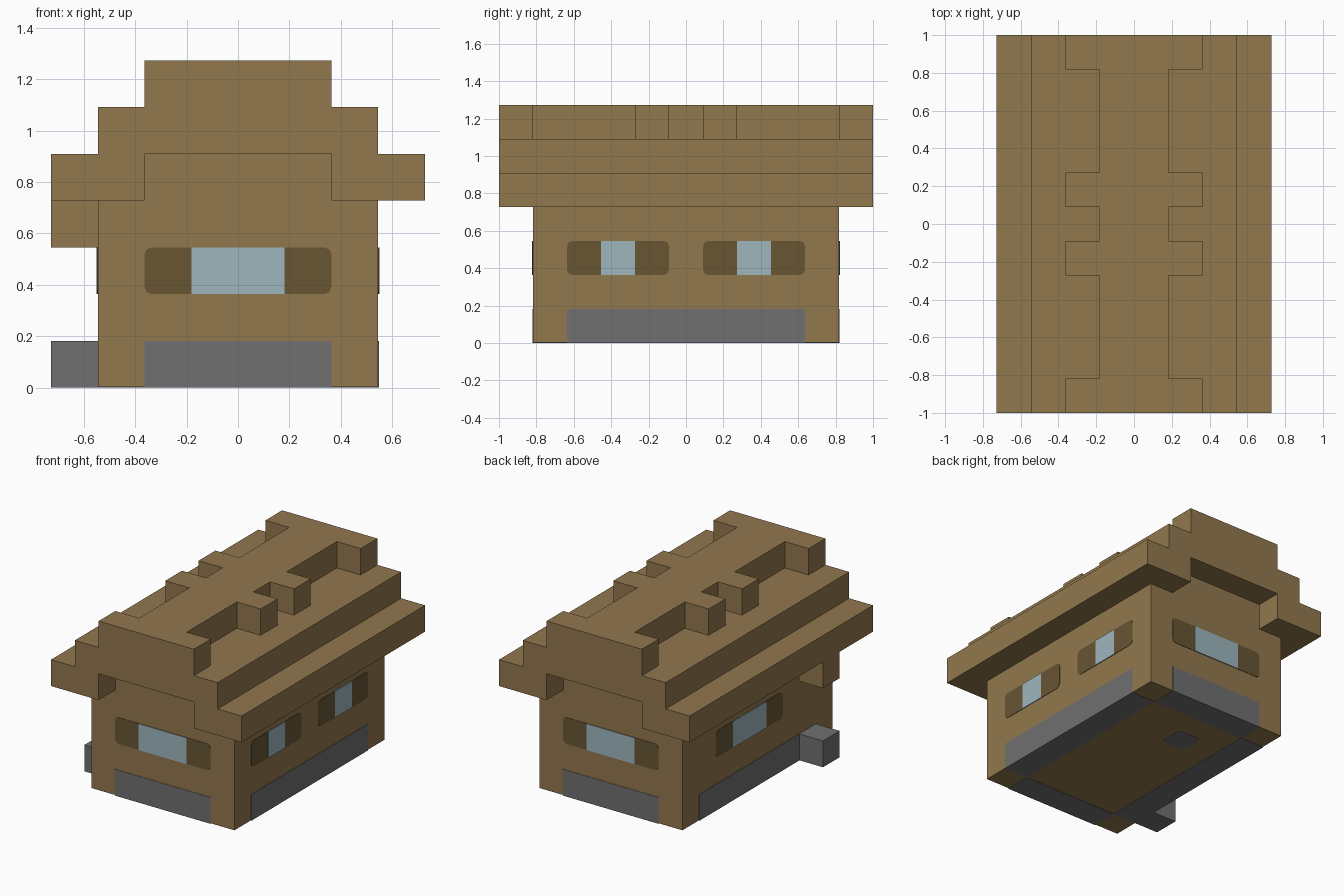
import bpy
import bmesh
from mathutils import Vector

U = 2 / 11      # one building block
T = 0.015       # plate thickness, in blocks

cube = bpy.data.objects.get("Cube")
if cube:
    bpy.data.objects.remove(cube, do_unlink=True)


def material(name, rgb):
    m = bpy.data.materials.new(name)
    m.use_nodes = True
    colour = (*rgb, 1)
    m.diffuse_color = colour
    bsdf = next(n for n in m.node_tree.nodes if n.type == 'BSDF_PRINCIPLED')
    bsdf.inputs["Base Color"].default_value = colour
    bsdf.inputs["Roughness"].default_value = 0.9
    return m


wood = material("wood_brown", (0.287, 0.188, 0.076))
dark = material("shutter_brown", (0.138, 0.093, 0.034))
glass = material("window_blue", (0.337, 0.468, 0.509))
stone = material("stone_grey", (0.162, 0.162, 0.162))


def finish(name, bm, mat):
    bmesh.ops.recalc_face_normals(bm, faces=bm.faces)
    bmesh.ops.scale(bm, vec=(U, U, U), verts=bm.verts)
    mesh = bpy.data.meshes.new(name)
    bm.to_mesh(mesh)
    bm.free()
    mesh.materials.append(mat)
    bpy.context.collection.objects.link(bpy.data.objects.new(name, mesh))


def box(name, x, y, z, mat, round_axis=None, radius=0.15):
    """Box from (min, max) ranges in blocks; edges along round_axis get rounded."""
    bm = bmesh.new()
    bmesh.ops.create_cube(bm, size=1)
    for v in bm.verts:
        v.co = Vector([(r[0] + r[1]) / 2 + c * (r[1] - r[0]) for r, c in zip((x, y, z), v.co)])
    if round_axis is not None:
        edges = [e for e in bm.edges
                 if abs(e.verts[0].co[round_axis] - e.verts[1].co[round_axis]) > 1e-4]
        bmesh.ops.bevel(bm, geom=edges, offset=radius, segments=2, profile=0.5, affect='EDGES')
    finish(name, bm, mat)


def extrude(name, points, vector, mat):
    bm = bmesh.new()
    face = bm.faces.new([bm.verts.new(p) for p in points])
    result = bmesh.ops.extrude_face_region(bm, geom=[face], use_keep_orig=True)
    moved = [g for g in result["geom"] if isinstance(g, bmesh.types.BMVert)]
    bmesh.ops.translate(bm, vec=vector, verts=moved)
    finish(name, bm, mat)


def wall_plate(name, axis, sign, span, z, mat, depth=T, rounded=False):
    """Thin plate on the outer wall facing sign along axis (0 = x, 1 = y)."""
    wall = (3, 4.5)[axis]
    normal = tuple(sorted((sign * wall, sign * (wall + depth))))
    x, y = (normal, span) if axis == 0 else (span, normal)
    box(name, x, y, z, mat, axis if rounded else None)


def window(name, axis, sign, span, pane):
    wall_plate(name + "_shutters", axis, sign, span, (2, 3), dark, rounded=True)
    wall_plate(name + "_glass", axis, sign, pane, (2, 3), glass, depth=2 * T)


# House body, reaching up inside the roof
box("house_walls", (-3, 3), (-4.5, 4.5), (T, 5), wood)

# Stepped roof with recessed gable ends
half = [(2, 5), (2, 4), (4, 4), (4, 5), (3, 5), (3, 6)]
profile = half + [(-x, z) for x, z in reversed(half)]
extrude("stepped_roof", [(x, -5.5, z) for x, z in profile], (0, 11, 0), wood)

# Ridge with notches along both sides
side = []
for start, end, width in ((-5.5, -4.5, 2), (-4.5, -1.5, 1), (-1.5, -0.5, 2), (-0.5, 0.5, 1),
                          (0.5, 1.5, 2), (1.5, 4.5, 1), (4.5, 5.5, 2)):
    side += [(width, start, 6), (width, end, 6)]
extrude("notched_ridge", side + [(-x, y, z) for x, y, z in reversed(side)], (0, 0, 1), wood)

# Windows and stone footings on the end walls
for label, sign in (("front", -1), ("back", 1)):
    window(label + "_window", 1, sign, (-2, 2), (-1, 1))
    wall_plate(label + "_footing", 1, sign, (-2, 2), (0, 1), stone)

# Windows and footings on the long walls
for label, sign in (("left", 1), ("right", -1)):
    wall_plate(label + "_footing", 0, sign, (-3.5, 3.5), (0, 1), stone)
window("left_front_window", 0, 1, (-3.5, -0.5), (-2.5, -1.5))
window("left_back_window", 0, 1, (0.5, 3.5), (1.5, 2.5))
window("right_window", 0, -1, (-1.5, 2.5), (-0.5, 1.5))

# Entrance step and small canopy on the right wall
box("entrance_step", (-4, -3), (-3.5, -2.5), (0, 1), stone)
box("entrance_canopy", (-4, -3), (-3.5, -2.5), (3, 4), wood)

# Underside: stone border strips and one hearth stone
for label, s in (("left", 1), ("right", -1)):
    box(label + "_base_strip", sorted((2 * s, 3 * s)), (-3.5, 3.5), (0, T), stone)
for label, s in (("front", -1), ("back", 1)):
    box(label + "_base_strip", (-2, 2), sorted((3.5 * s, 4.5 * s)), (0, T), stone)
box("hearth_stone_base", (-1, 0), (1.5, 2.5), (0, T), stone, round_axis=2, radius=0.2)
